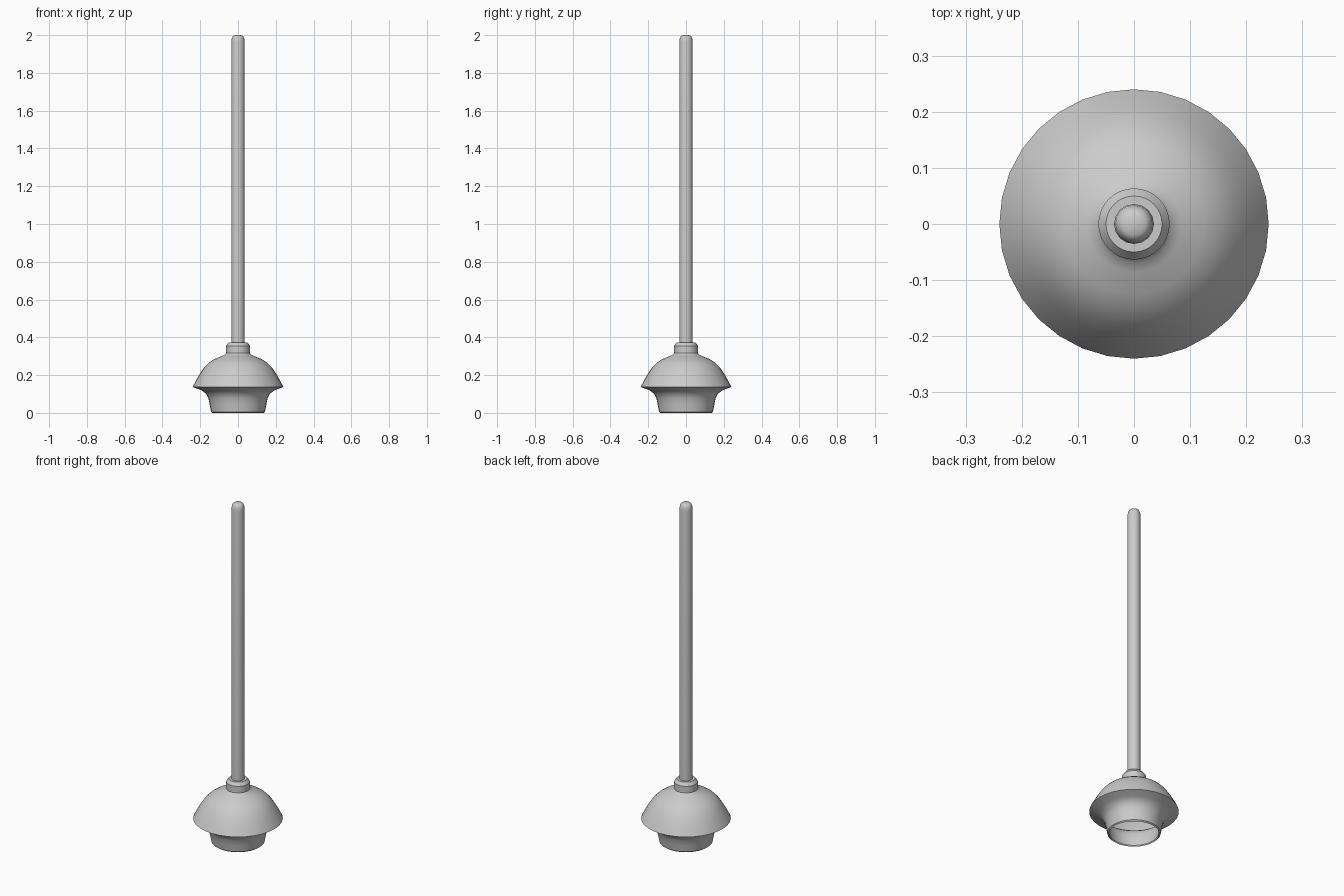
import bpy, math

if "Cube" in bpy.data.objects:
    bpy.data.objects.remove(bpy.data.objects["Cube"])


def lathe(name, profile, segments, closed=False):
    """Spin an (r, z) profile around z; points with r = 0 become poles."""
    verts, rings, faces = [], [], []
    for r, z in profile:
        if r == 0:
            rings.append([len(verts)] * segments)
            verts.append((0, 0, z))
        else:
            rings.append(list(range(len(verts), len(verts) + segments)))
            for i in range(segments):
                a = 2 * math.pi * i / segments
                verts.append((r * math.cos(a), r * math.sin(a), z))
    pairs = list(zip(rings, rings[1:]))
    if closed:
        pairs.append((rings[-1], rings[0]))
    for low, high in pairs:
        for i in range(segments):
            j = (i + 1) % segments
            quad = [low[i], low[j], high[j], high[i]]
            faces.append(list(dict.fromkeys(quad)))
    mesh = bpy.data.meshes.new(name)
    mesh.from_pydata(verts, [], faces)
    obj = bpy.data.objects.new(name, mesh)
    bpy.context.collection.objects.link(obj)
    bpy.ops.object.select_all(action='DESELECT')
    obj.select_set(True)
    bpy.context.view_layer.objects.active = obj
    bpy.ops.object.shade_smooth_by_angle(angle=math.radians(35))
    return obj


# Rubber cup: outside from the bottom lip up to the collar, then back down inside
outer = [(0.136, 0.0), (0.143, 0.006), (0.15, 0.045), (0.157, 0.078), (0.17, 0.103),
         (0.195, 0.121), (0.232, 0.134), (0.24, 0.138), (0.225, 0.167),
         (0.203, 0.206), (0.18, 0.24), (0.155, 0.265), (0.125, 0.285),
         (0.085, 0.301), (0.07, 0.309), (0.0635, 0.316),
         (0.0635, 0.355), (0.05, 0.373), (0.0, 0.373)]
inner = [(0.0, 0.295), (0.08, 0.29), (0.12, 0.274), (0.15, 0.254), (0.173, 0.231),
         (0.195, 0.2), (0.217, 0.16), (0.222, 0.147), (0.19, 0.132),
         (0.162, 0.112), (0.147, 0.082), (0.14, 0.047), (0.132, 0.006), (0.136, 0.0)]
lathe("rubber_cup", outer + inner, 32)

# Wooden handle with rounded end
lathe("handle", [(0.0, 0.31), (0.0355, 0.31), (0.0355, 1.965), (0.033, 1.982),
                 (0.028, 1.993), (0.02, 1.999), (0.0, 2.0)], 16)
